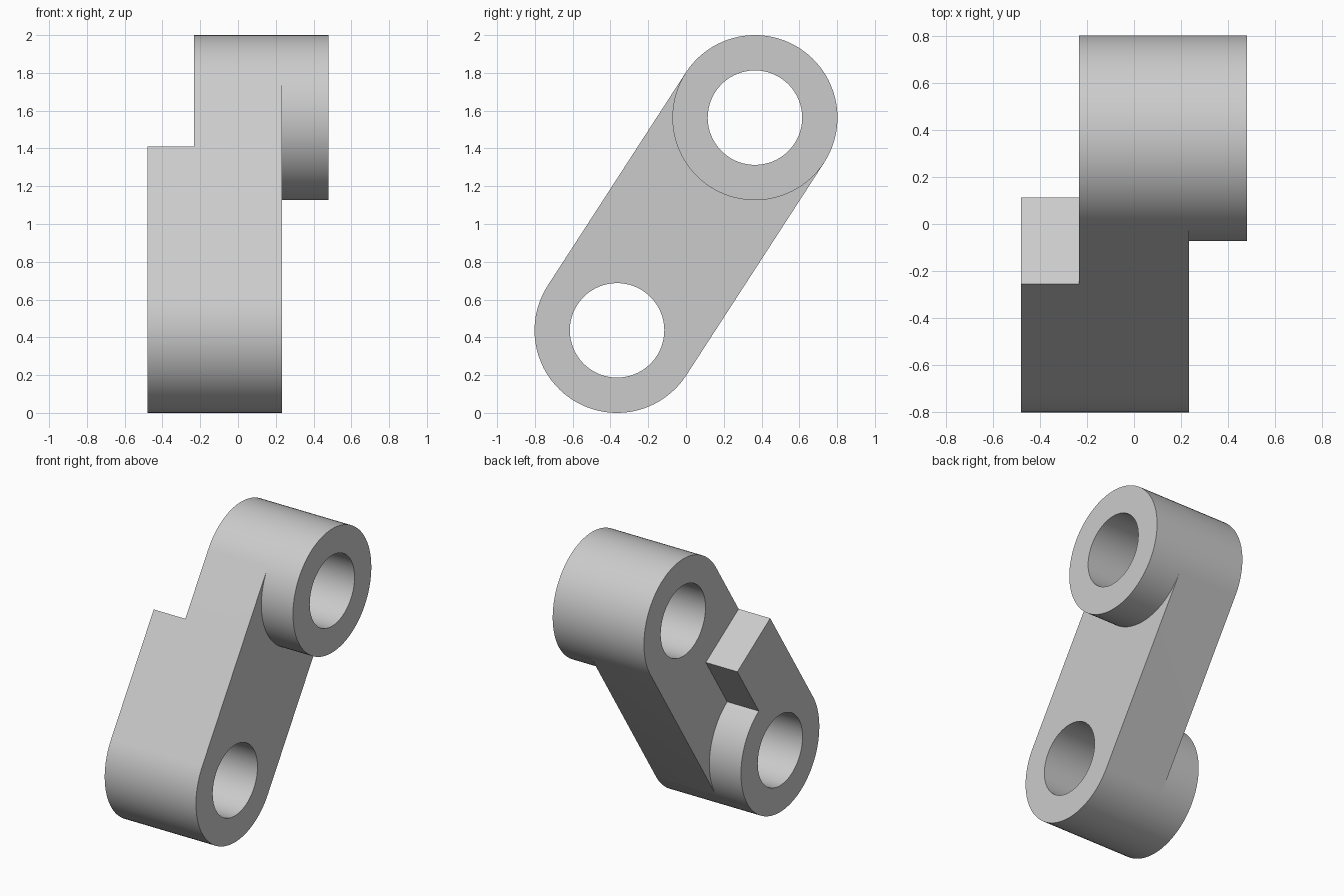
import bpy, bmesh, math
from mathutils import Vector

cube = bpy.data.objects.get("Cube")
if cube:
    bpy.data.objects.remove(cube, do_unlink=True)

# Main dimensions: profiles live in the (y, z) plane, widths run along x
SEGS = 96
BOSS_R, HOLE_R = 0.437, 0.25
LOW = Vector((-0.365, 0.437))
TOP = -LOW + Vector((0, 2.0))
X_OUT, X_ARM = 0.48, 0.233
BLOCK_END = 0.877

axis = (TOP - LOW).normalized()
side = Vector((-axis.y, axis.x))


def arc(centre, radius, start, turn):
    """Points from 'start' over 'turn' of a full circle, measured from the arm axis."""
    n = round(SEGS * turn)
    angles = [2 * math.pi * (start + turn * i / n) for i in range(n + 1)]
    return [centre + radius * (math.cos(a) * axis + math.sin(a) * side) for a in angles]


def circle(centre, radius):
    return arc(centre, radius, 0, 1)[:-1]


block_mid = LOW + BLOCK_END * axis
block_corner = block_mid + BOSS_R * side

# Outlines of the three layers
arm = arc(TOP, BOSS_R, -0.25, 0.5) + [block_corner] + arc(LOW, BOSS_R, 0.25, 0.5)
lower_boss_and_block = arc(LOW, BOSS_R, 0.25, 0.75) + [block_mid, block_corner]
upper_boss = circle(TOP, BOSS_R)
low_hole = circle(LOW, HOLE_R)
top_hole = circle(TOP, HOLE_R)

layers = [
    (-X_OUT, -X_ARM, [lower_boss_and_block, low_hole]),
    (-X_ARM, X_ARM, [arm, low_hole, top_hole]),
    (X_ARM, X_OUT, [upper_boss, top_hole]),
]

# Side walls of each layer, welded where outlines coincide
bm = bmesh.new()
for x0, x1, loops in layers:
    for loop in loops:
        rings = [[bm.verts.new((x, p.x, p.y)) for p in loop] for x in (x0, x1)]
        for i in range(len(loop)):
            j = (i + 1) % len(loop)
            bm.faces.new((rings[0][i], rings[0][j], rings[1][j], rings[1][i]))
bmesh.ops.remove_doubles(bm, verts=bm.verts, dist=0.0001)

# Flat faces close the open edges left in each plane
for x in (-X_OUT, -X_ARM, X_ARM, X_OUT):
    rim = [e for e in bm.edges if e.is_boundary
           and all(abs(v.co.x - x) < 0.001 for v in e.verts)]
    bmesh.ops.triangle_fill(bm, edges=rim, use_beauty=True, normal=(1, 0, 0))
bmesh.ops.recalc_face_normals(bm, faces=bm.faces)

mesh = bpy.data.meshes.new("offset_link_arm")
bm.to_mesh(mesh)
bm.free()
link = bpy.data.objects.new("offset_link_arm", mesh)
bpy.context.collection.objects.link(link)

# Plain grey material
grey = bpy.data.materials.new("light_grey")
grey.use_nodes = True
colour = (0.6, 0.6, 0.6, 1)
grey.diffuse_color = colour
grey.node_tree.nodes["Principled BSDF"].inputs["Base Color"].default_value = colour
mesh.materials.append(grey)

bpy.ops.object.select_all(action="DESELECT")
link.select_set(True)
bpy.context.view_layer.objects.active = link
bpy.ops.object.shade_smooth_by_angle(angle=math.radians(30))
